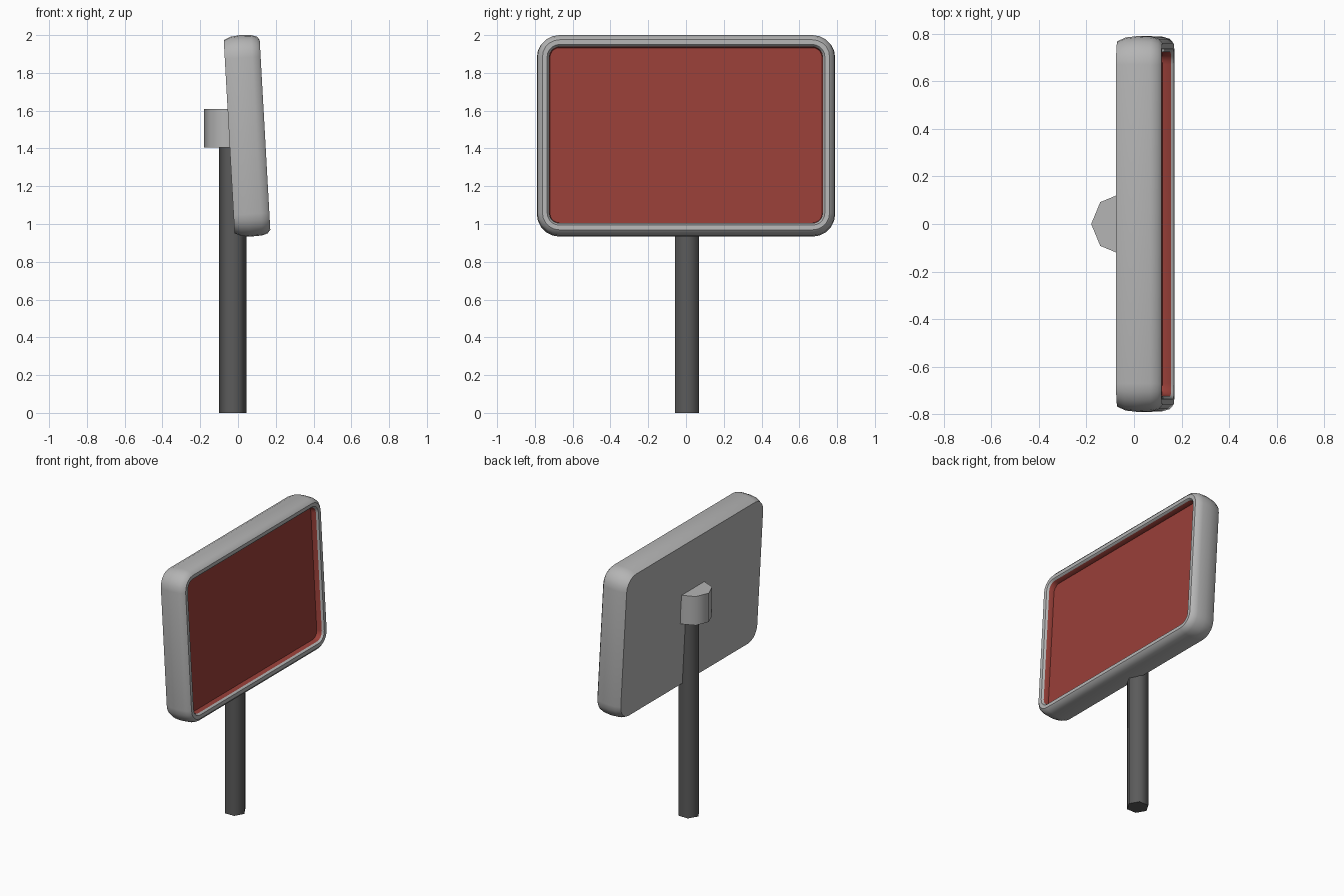
import bpy, bmesh, math
from mathutils import Vector

if "Cube" in bpy.data.objects:
    bpy.data.objects.remove(bpy.data.objects["Cube"])


def material(name, rgb):
    m = bpy.data.materials.new(name)
    m.diffuse_color = (*rgb, 1.0)
    m.use_nodes = True
    m.node_tree.nodes["Principled BSDF"].inputs["Base Color"].default_value = m.diffuse_color
    return m


GREY = material("light grey", (0.46, 0.46, 0.46))
DARK = material("dark grey", (0.105, 0.105, 0.105))
RED = material("dull red", (0.32, 0.05, 0.04))


def finish(bm, name, mats, angle):
    bmesh.ops.recalc_face_normals(bm, faces=bm.faces)
    me = bpy.data.meshes.new(name)
    bm.to_mesh(me)
    bm.free()
    ob = bpy.data.objects.new(name, me)
    bpy.context.collection.objects.link(ob)
    for m in mats:
        me.materials.append(m)
    bpy.ops.object.select_all(action='DESELECT')
    ob.select_set(True)
    bpy.context.view_layer.objects.active = ob
    bpy.ops.object.shade_smooth_by_angle(angle=math.radians(angle))
    return ob


def prism(name, sides, radius, x, y, z0, z1, mat, angle):
    bm = bmesh.new()
    bmesh.ops.create_cone(bm, cap_ends=True, segments=sides, radius1=radius,
                          radius2=radius, depth=z1 - z0)
    # put a corner on the x axis
    first = next(v for v in bm.verts)
    turn = -math.atan2(first.co.y, first.co.x)
    for v in bm.verts:
        a = math.atan2(v.co.y, v.co.x) + turn
        v.co = Vector((x + radius * math.cos(a), y + radius * math.sin(a),
                       v.co.z + (z0 + z1) / 2))
    return finish(bm, name, [mat], angle)


# Tilted board: rounded rectangles lofted from back to front, then into the recess
HALF_W, HALF_H, CORNER, TILT = 0.79, 0.534, 0.12, math.radians(3.2)
CENTRE = Vector((0.048, 0, 1.467))
ACROSS = Vector((0, 1, 0))
UP = Vector((-math.sin(TILT), 0, math.cos(TILT)))
OUT = Vector((math.cos(TILT), 0, math.sin(TILT)))
STEPS = 5


def ring(bm, inset, depth):
    r = CORNER - inset
    verts = []
    for q, (sx, sy) in enumerate([(1, 1), (-1, 1), (-1, -1), (1, -1)]):
        for i in range(STEPS + 1):
            a = math.pi / 2 * (q + i / STEPS)
            u = sx * (HALF_W - CORNER) + r * math.cos(a)
            v = sy * (HALF_H - CORNER) + r * math.sin(a)
            verts.append(bm.verts.new(CENTRE + ACROSS * u + UP * v + OUT * depth))
    return verts


bm = bmesh.new()
section = [(0.022, -0.095), (0.006, -0.06), (0, -0.01), (0.003, 0.05), (0.012, 0.08),
           (0.03, 0.095), (0.055, 0.094), (0.066, 0.082), (0.07, 0.045)]
rings = [ring(bm, *s) for s in section]
bm.faces.new(rings[0])
for k, (a, b) in enumerate(zip(rings, rings[1:])):
    for i in range(len(a)):
        j = (i + 1) % len(a)
        f = bm.faces.new((a[i], a[j], b[j], b[i]))
        f.material_index = 1 if k == len(section) - 2 else 0
panel = bm.faces.new(rings[-1])
panel.material_index = 1
finish(bm, "sign_board", [GREY, RED], 40)

# Post and the collar holding the board
prism("post", 6, 0.073, -0.027, 0.005, 0.0, 1.45, DARK, 65)
prism("collar", 8, 0.13, -0.05, 0.0, 1.405, 1.61, GREY, 50)
